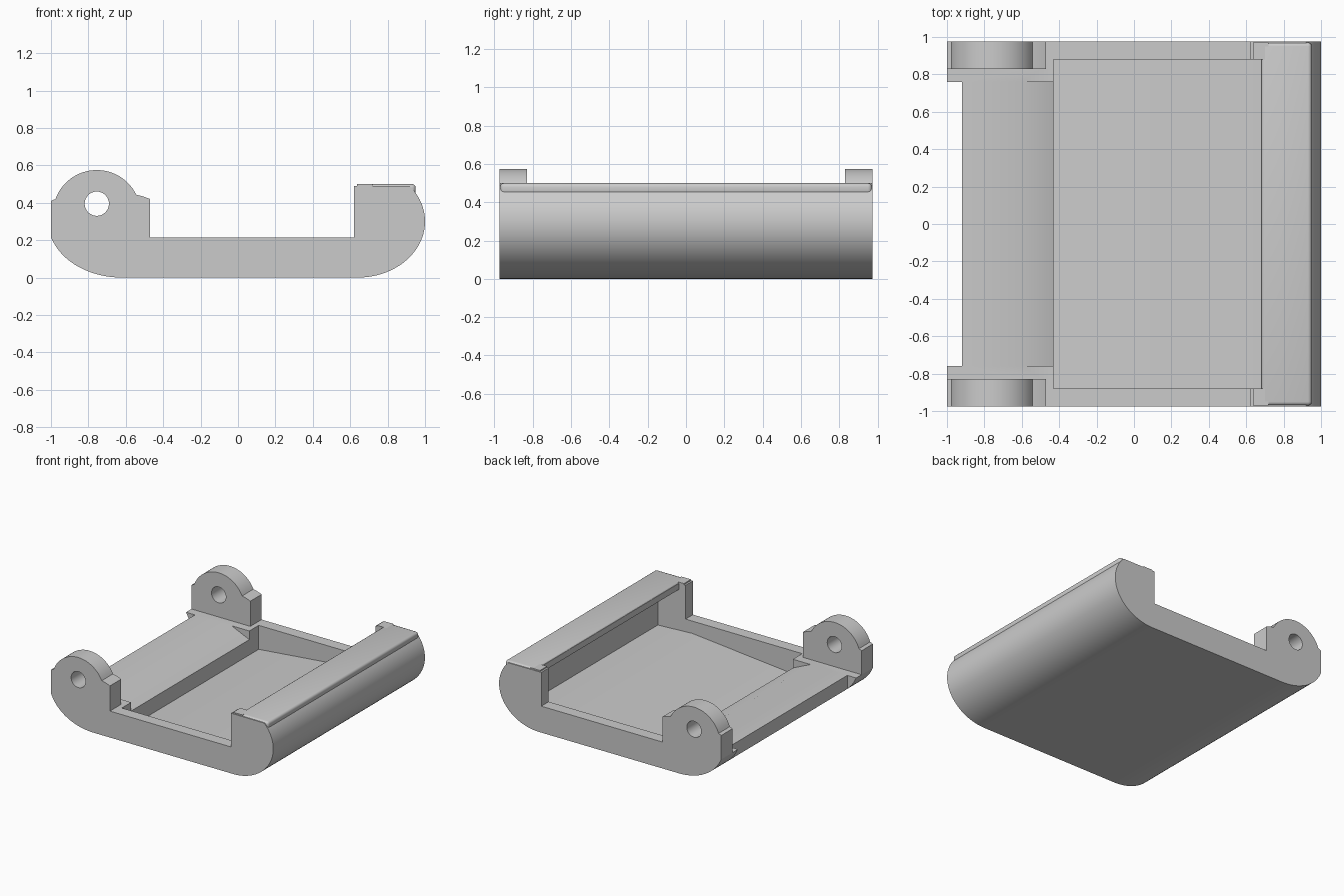
import bpy, bmesh, math

if "Cube" in bpy.data.objects:
    bpy.data.objects.remove(bpy.data.objects["Cube"], do_unlink=True)

grey = bpy.data.materials.new("plain grey")
grey.use_nodes = True
colour = (0.6, 0.6, 0.6, 1)
grey.diffuse_color = colour
grey.node_tree.nodes["Principled BSDF"].inputs["Base Color"].default_value = colour


def arc(cx, cz, rx, rz, start, end, steps):
    angles = [math.radians(start + (end - start) * i / steps) for i in range(steps + 1)]
    return [(cx + rx * math.cos(a), cz + rz * math.sin(a)) for a in angles]


def prism(name, profile, y0, y1):
    """Extrude an anticlockwise x-z profile along y, with normals facing out."""
    bm = bmesh.new()
    front = [bm.verts.new((x, y0, z)) for x, z in profile]
    back = [bm.verts.new((x, y1, z)) for x, z in profile]
    bm.faces.new(front)
    bm.faces.new(back[::-1])
    for i in range(len(profile)):
        bm.faces.new((front[i], front[i - 1], back[i - 1], back[i]))
    mesh = bpy.data.meshes.new(name)
    bm.to_mesh(mesh)
    bm.free()
    mesh.materials.append(grey)
    obj = bpy.data.objects.new(name, mesh)
    bpy.context.collection.objects.link(obj)
    return obj


def block(name, x0, x1, y0, y1, z0, z1):
    return prism(name, [(x0, z0), (x1, z0), (x1, z1), (x0, z1)], y0, y1)


def activate(obj):
    bpy.ops.object.select_all(action="DESELECT")
    obj.select_set(True)
    bpy.context.view_layer.objects.active = obj


def cut(obj, cutter):
    cutter.hide_render = True
    mod = obj.modifiers.new("cut", "BOOLEAN")
    mod.operation = "DIFFERENCE"
    mod.solver = "EXACT"
    mod.object = cutter
    activate(obj)
    bpy.ops.object.modifier_apply(modifier=mod.name)
    bpy.data.objects.remove(cutter, do_unlink=True)


def smooth(obj):
    activate(obj)
    bpy.ops.object.shade_smooth_by_angle(angle=math.radians(30))


HALF = 0.975
DECK = 0.215

# Tray body: rounded underside with a tall rounded wall on one side
body = prism("tray_body",
             [(-1, DECK)] + arc(-0.62, 0.3, 0.395, 0.3, 198, 270, 16)
             + arc(0.64, 0.3, 0.36, 0.3, -90, 39, 32)
             + [(0.62, 0.49), (0.62, DECK)], -HALF, HALF)

# Pocket with a sloping floor, running on under the wall cap
cut(body, prism("pocket_cutter",
                [(-0.43, 0.02), (0.56, 0.115), (0.87, 0.1), (0.87, 0.44),
                 (0.68, 0.44), (0.68, 0.7), (-0.43, 0.7)], -0.88, 0.88))
# Ramp down into the pocket and clearance notch on the hinge edge
cut(body, prism("ramp_cutter",
                [(-0.59, DECK), (-0.42, 0.14), (-0.42, 0.3), (-0.59, 0.3)], -0.76, 0.76))
cut(body, block("notch_cutter", -1.1, -0.92, -0.76, 0.76, -0.1, 0.5))
smooth(body)

# Cap along the top of the wall
cap = block("wall_cap", 0.68, 0.95, -0.97, 0.97, 0.44, 0.5)
bevel = cap.modifiers.new("round", "BEVEL")
bevel.width = 0.02
bevel.segments = 4
activate(cap)
bpy.ops.object.modifier_apply(modifier=bevel.name)
smooth(cap)

# Hinge ears and cap end tabs, one of each at both ends
for side, label in ((-1, "front"), (1, "back")):
    y0, y1 = sorted((side * 0.83, side * HALF))
    ear = prism(label + "_hinge_ear",
                [(-1, DECK), (-0.47, DECK), (-0.47, 0.42), (-0.51, 0.435)]
                + arc(-0.755, 0.34, 0.235, 0.235, 26, 160, 28) + [(-1, 0.41)], y0, y1)
    cut(ear, prism("pin_cutter", arc(-0.755, 0.395, 0.065, 0.065, 0, 348.75, 31),
                   y0 - 0.1, y1 + 0.1))
    smooth(ear)
    y0, y1 = sorted((side * 0.88, side * 0.97))
    block(label + "_cap_tab", 0.635, 0.72, y0, y1, 0.48, 0.5)
